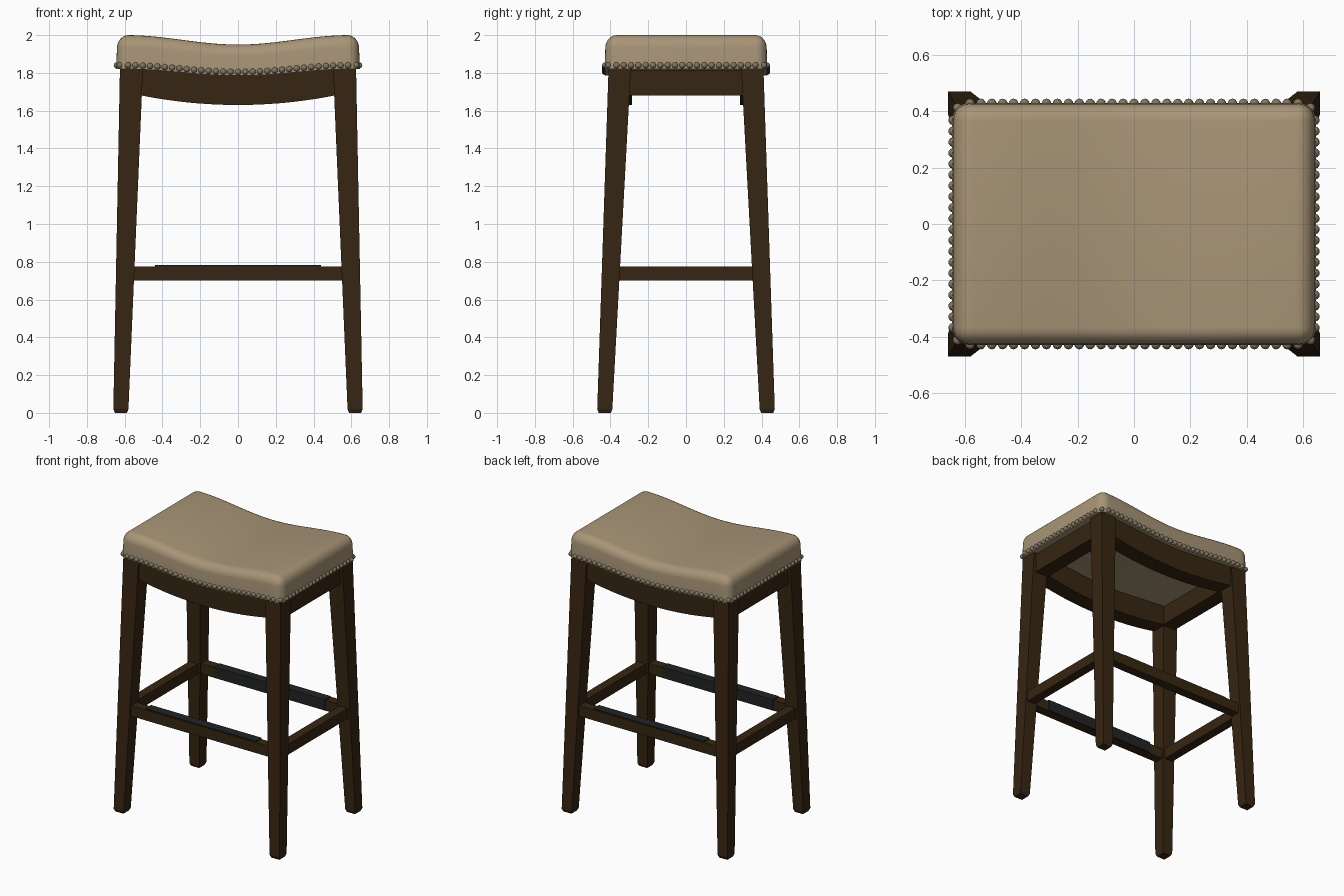
import bpy, bmesh, math
from mathutils import Matrix, Vector

cube = bpy.data.objects.get("Cube")
if cube:
    bpy.data.objects.remove(cube, do_unlink=True)


def material(name, rgb):
    m = bpy.data.materials.new(name)
    m.use_nodes = True
    m.diffuse_color = (*rgb, 1)
    bsdf = m.node_tree.nodes["Principled BSDF"]
    bsdf.inputs["Base Color"].default_value = (*rgb, 1)
    bsdf.inputs["Roughness"].default_value = 0.6
    return m


WOOD = material("dark brown wood", (0.037, 0.019, 0.006))
FABRIC = material("tan upholstery", (0.39, 0.30, 0.185))
METAL = material("black metal", (0.015, 0.017, 0.018))
NAIL = material("aged nickel", (0.22, 0.18, 0.12))

SEAT_X, SEAT_Y, SEAT_BASE, SEAT_H = 0.645, 0.43, 1.785, 0.165


def wave(x):
    return (1 - math.cos(math.pi * min(abs(x) / 0.6, 1))) / 2


def seat_bottom(x):
    return SEAT_BASE + 0.035 * wave(x)


def finish(name, bm, mat, smooth=False):
    bmesh.ops.recalc_face_normals(bm, faces=bm.faces)
    me = bpy.data.meshes.new(name)
    bm.to_mesh(me)
    bm.free()
    me.materials.append(mat)
    ob = bpy.data.objects.new(name, me)
    bpy.context.collection.objects.link(ob)
    if smooth:
        bpy.ops.object.select_all(action="DESELECT")
        ob.select_set(True)
        bpy.context.view_layer.objects.active = ob
        bpy.ops.object.shade_smooth_by_angle(angle=math.radians(40))
    return ob


def box_bm(lo, hi):
    lo, hi = Vector(lo), Vector(hi)
    bm = bmesh.new()
    bmesh.ops.create_cube(bm, size=1, matrix=Matrix.Translation((lo + hi) / 2)
                          @ Matrix.Diagonal((*(hi - lo), 1)))
    return bm


def slice_x(bm, half, count):
    for i in range(1, count):
        x = -half + 2 * half * i / count
        bmesh.ops.bisect_plane(bm, geom=bm.verts[:] + bm.edges[:] + bm.faces[:],
                               plane_co=(x, 0, 0), plane_no=(1, 0, 0))


# Saddle cushion: rounded box bent along its length
bm = box_bm((-SEAT_X, -SEAT_Y, 0), (SEAT_X, SEAT_Y, SEAT_H))
edges = [e for e in bm.edges if max(v.co.z for v in e.verts) > 0.01]
bmesh.ops.bevel(bm, geom=edges, offset=0.06, segments=6, profile=0.5, affect="EDGES")
slice_x(bm, SEAT_X, 32)
for v in bm.verts:
    t = v.co.z / SEAT_H
    v.co.z += SEAT_BASE + wave(v.co.x) * (0.035 + 0.015 * t)
    v.co.x *= 1 - 0.01 * t
    v.co.y *= 1 - 0.01 * t
finish("seat_cushion", bm, FABRIC, True)

# Nail heads around the lower edge of the cushion
spots = []
for s in (-1, 1):
    spots += [(-0.585 + 1.17 * i / 30, s * SEAT_Y) for i in range(31)]
    spots += [(s * SEAT_X, -0.37 + 0.74 * i / 19) for i in range(20)]
    spots += [(s * (SEAT_X - 0.016), t * (SEAT_Y - 0.016)) for t in (-1, 1)]
bm = bmesh.new()
for x, y in spots:
    pos = Matrix.Translation((x * 0.995, y * 0.995, seat_bottom(x) + 0.02))
    bmesh.ops.create_icosphere(bm, subdivisions=2, radius=0.017, matrix=pos)
finish("nail_heads", bm, NAIL, True)

# Splayed, tapered legs with chamfered feet
# each level: height, x inner, x outer, y inner, y outer
LEVELS = [(0, 0.588, 0.652, 0.398, 0.462),
          (0.02, 0.58, 0.66, 0.39, 0.47),
          (1.825, 0.503, 0.625, 0.292, 0.41)]
for sx, side in ((1, "left"), (-1, "right")):
    for sy, end in ((-1, "front"), (1, "back")):
        bm = bmesh.new()
        rings = []
        for z, xi, xo, yi, yo in LEVELS:
            corners = ((xi, yi), (xo, yi), (xo, yo), (xi, yo))
            rings.append([bm.verts.new((sx * x, sy * y, z)) for x, y in corners])
        for a, b in zip(rings, rings[1:]):
            for i in range(4):
                j = (i + 1) % 4
                bm.faces.new((a[i], a[j], b[j], b[i]))
        bm.faces.new(rings[0])
        bm.faces.new(rings[-1])
        finish(f"{end}_{side}_leg", bm, WOOD)

# Front and back: curved apron, stretcher and footrest plate
for s, end in ((-1, "front"), (1, "back")):
    ys = sorted((s * 0.285, s * 0.4))
    bm = box_bm((-0.53, ys[0], 0), (0.53, ys[1], 1))
    slice_x(bm, 0.53, 20)
    for v in bm.verts:
        low = 1.63 + 0.05 * (v.co.x / 0.51) ** 2
        v.co.z = seat_bottom(v.co.x) + 0.005 if v.co.z > 0.5 else low
    finish(f"{end}_apron", bm, WOOD, True)

    ys = sorted((s * 0.365, s * 0.43))
    finish(f"{end}_stretcher",
           box_bm((-0.58, ys[0], 0.70), (0.58, ys[1], 0.775)), WOOD)
    ys = sorted((s * 0.359, s * 0.425))
    finish(f"{end}_footrest_top",
           box_bm((-0.44, ys[0], 0.775), (0.44, ys[1], 0.782)), METAL)
    ys = sorted((s * 0.359, s * 0.365))
    finish(f"{end}_footrest_lip",
           box_bm((-0.44, ys[0], 0.703), (0.44, ys[1], 0.775)), METAL)

# Sides: straight apron and stretcher
for s, side in ((1, "left"), (-1, "right")):
    xs = sorted((s * 0.5, s * 0.605))
    finish(f"{side}_apron",
           box_bm((xs[0], -0.32, 1.68), (xs[1], 0.32, 1.815)), WOOD)
    xs = sorted((s * 0.565, s * 0.63))
    finish(f"{side}_stretcher",
           box_bm((xs[0], -0.38, 0.70), (xs[1], 0.38, 0.775)), WOOD)
